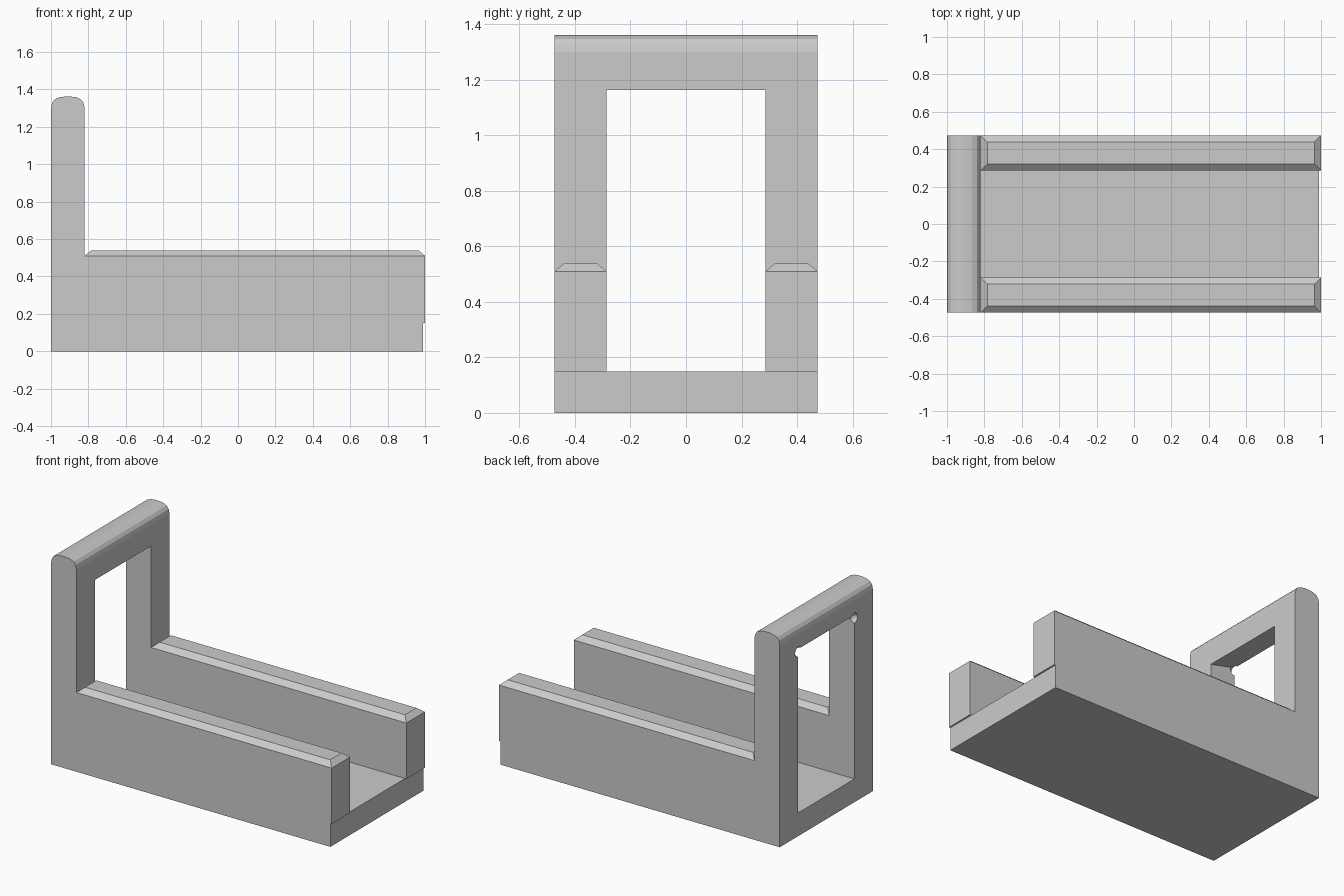
import bpy, bmesh

if "Cube" in bpy.data.objects:
    bpy.data.objects.remove(bpy.data.objects["Cube"])

W, INNER = 0.474, 0.286      # outer and inner half widths


def make_object(name, bm):
    bmesh.ops.recalc_face_normals(bm, faces=bm.faces)
    mesh = bpy.data.meshes.new(name)
    bm.to_mesh(mesh)
    bm.free()
    obj = bpy.data.objects.new(name, mesh)
    bpy.context.collection.objects.link(obj)
    return obj


def extrude_profile(name, profile, half_width):
    """Extrude an (x, z) outline across y."""
    bm = bmesh.new()
    face = bm.faces.new([bm.verts.new((x, -half_width, z)) for x, z in profile])
    moved = bmesh.ops.extrude_face_region(bm, geom=[face])["geom"]
    verts = [v for v in moved if isinstance(v, bmesh.types.BMVert)]
    bmesh.ops.translate(bm, verts=verts, vec=(0, 2 * half_width, 0))
    return make_object(name, bm)


def subtract(target, cutter):
    cutter.hide_render = True
    cutter.hide_set(True)
    mod = target.modifiers.new("cut", "BOOLEAN")
    mod.operation = "DIFFERENCE"
    mod.solver = "EXACT"
    mod.object = cutter


# Body: L-shaped side outline with a softly rounded top
mid = -0.91
half_round = [(0.09, 1.30), (0.084, 1.328), (0.07, 1.347), (0.045, 1.358), (0.015, 1.362)]
top = [(mid + d, z) for d, z in half_round] + [(mid - d, z) for d, z in reversed(half_round)]
body = extrude_profile("channel_body", [
    (-1, 0), (0.99, 0), (0.99, 0.15), (1, 0.15), (1, 0.51), (-0.82, 0.51)] + top, W)

# Channel and upright opening, its lintel sloping up toward the back
subtract(body, extrude_profile("channel_cutter", [
    (-1.1, 0.15), (1.1, 0.15), (1.1, 1.163), (-0.82, 1.163), (-1, 1.205), (-1.1, 1.228)], INNER))

for side, label in ((-1, "front"), (1, "back")):
    # Small scoop in the rear upper corner of the opening
    bm = bmesh.new()
    bmesh.ops.create_uvsphere(bm, u_segments=16, v_segments=8, radius=0.032)
    bmesh.ops.translate(bm, verts=bm.verts, vec=(-1, side * INNER, 1.185))
    subtract(body, make_object(label + "_scoop_cutter", bm))

    # Chamfered cap along the wall top
    bm = bmesh.new()
    bmesh.ops.create_cube(bm, size=1)
    for v in bm.verts:
        inset = 0.036 if v.co.z > 0 else 0
        x = 1 - inset if v.co.x > 0 else -0.82 + inset
        y = W - inset if v.co.y > 0 else INNER + inset
        v.co = (x, side * y, 0.54 if v.co.z > 0 else 0.51)
    make_object(label + "_wall_cap", bm)
